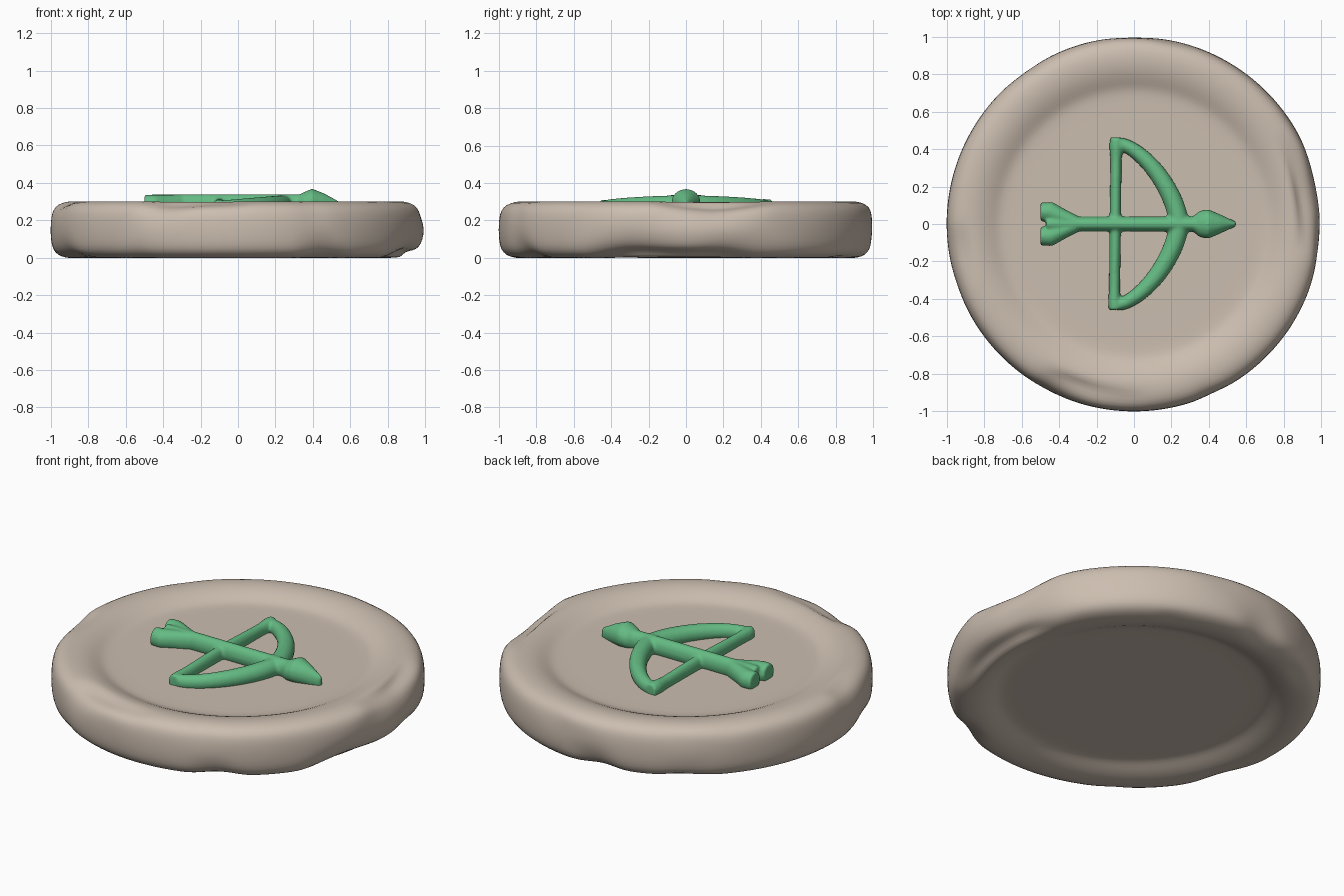
import bpy, bmesh, math
from mathutils import Vector, noise

if "Cube" in bpy.data.objects:
    bpy.data.objects.remove(bpy.data.objects["Cube"])


def material(name, rgb):
    m = bpy.data.materials.new(name)
    m.diffuse_color = (*rgb, 1)
    m.use_nodes = True
    m.node_tree.nodes["Principled BSDF"].inputs["Base Color"].default_value = m.diffuse_color
    return m


def make_object(name, bm, mat):
    bmesh.ops.recalc_face_normals(bm, faces=bm.faces)
    me = bpy.data.meshes.new(name)
    bm.to_mesh(me)
    bm.free()
    for p in me.polygons:
        p.use_smooth = True
    me.materials.append(mat)
    ob = bpy.data.objects.new(name, me)
    bpy.context.collection.objects.link(ob)
    return ob


def skin(bm, rings):
    # closed rings joined by quads, capped at both ends
    rings = [[bm.verts.new(p) for p in r] for r in rings]
    for a, b in zip(rings, rings[1:]):
        for i in range(len(a)):
            j = (i + 1) % len(a)
            bm.faces.new((a[i], a[j], b[j], b[i]))
    bm.faces.new(rings[0][::-1])
    bm.faces.new(rings[-1])


def bar(bm, pts, base=0.225, n=16):
    # rounded relief bar through (x, y, half width, top height)
    rings = []
    for i, (x, y, w, top) in enumerate(pts):
        a, b = pts[max(i - 1, 0)], pts[min(i + 1, len(pts) - 1)]
        side = Vector((a[1] - b[1], b[0] - a[0], 0)).normalized()
        zc, h = (top + base) / 2, (top - base) / 2
        rings.append([Vector((x, y, zc + h * math.sin(k * math.tau / n)))
                      + side * w * math.cos(k * math.tau / n) for k in range(n)])
    skin(bm, rings)


stone = material("stone", (0.60, 0.51, 0.43))
green = material("green", (0.13, 0.50, 0.23))

# Stone disc: turned profile with a shallow recess on both faces
FLOOR = 0.25
upper = [(0.03, FLOOR), (0.35, FLOOR), (0.62, FLOOR), (0.69, FLOOR), (0.73, 0.257),
         (0.77, 0.278), (0.82, 0.296), (0.87, 0.303), (0.92, 0.301), (0.965, 0.285),
         (0.99, 0.255), (1.0, 0.21)]
profile = upper + [(1.003, 0.15)] + [(r, 0.3 - z) for r, z in reversed(upper)]
SEG = 96
bm = bmesh.new()
rings = []
for r, z in profile:
    ring = []
    for k in range(SEG):
        a = k * math.tau / SEG
        p = Vector((r * math.cos(a), r * math.sin(a), z))
        # worn dents along the rim
        if r > 0.9:
            dent = max(0, noise.noise(p * 2.6 + Vector((3.1, 7.7, 1.3))) - 0.12) * 0.09
            core = Vector((0.8 * math.cos(a), 0.8 * math.sin(a), 0.15))
            edge = min(1, abs(z - 0.15) / 0.12)
            p += (core - p).normalized() * dent * (0.25 + 0.75 * edge)
        ring.append(p)
    rings.append(ring)
skin(bm, rings)
disc = make_object("stone_disc", bm, stone)
sub = disc.modifiers.new("smooth_surface", 'SUBSURF')
sub.levels = sub.render_levels = 1

# Bow and arrow relief, fused into one soft carving
bm = bmesh.new()
# bow limb
limb = []
for k in range(-14, 15):
    t = k / 14 * math.pi / 2
    c, s = max(math.cos(t), 0) ** 1.3, abs(math.sin(t)) ** 1.3
    limb.append((-0.085 + 0.325 * c, math.copysign(0.43 * s, t),
                 0.034 + 0.02 * c, 0.308 + 0.027 * c))
bar(bm, limb)
# bow string with knobs at its ends
bar(bm, [(-0.092, 0.462, 0.034, 0.312), (-0.095, 0.42, 0.038, 0.315),
         (-0.096, 0.34, 0.03, 0.31), (-0.1, 0, 0.031, 0.32),
         (-0.104, -0.34, 0.03, 0.31), (-0.105, -0.42, 0.034, 0.312),
         (-0.1, -0.458, 0.036, 0.312)])
# arrow shaft
bar(bm, [(-0.47, 0, 0.04, 0.34), (-0.1, 0, 0.04, 0.34), (0.36, 0, 0.042, 0.34)])
# arrow fletching: two vanes
for s in (1, -1):
    bar(bm, [(-0.5, 0.065 * s, 0.05, 0.338), (-0.45, 0.065 * s, 0.055, 0.338),
             (-0.39, 0.04 * s, 0.045, 0.338), (-0.31, 0.012 * s, 0.034, 0.335)])
# arrowhead
bar(bm, [(0.325, 0, 0.05, 0.338), (0.35, 0, 0.07, 0.35), (0.395, 0, 0.08, 0.37),
         (0.46, 0, 0.052, 0.345), (0.545, 0, 0.012, 0.30)])
relief = make_object("bow_and_arrow", bm, green)
fuse = relief.modifiers.new("fuse", 'REMESH')
fuse.mode = 'VOXEL'
fuse.voxel_size = 0.008
fuse.use_smooth_shade = True
soft = relief.modifiers.new("soften", 'SMOOTH')
soft.factor = 0.5
soft.iterations = 8
